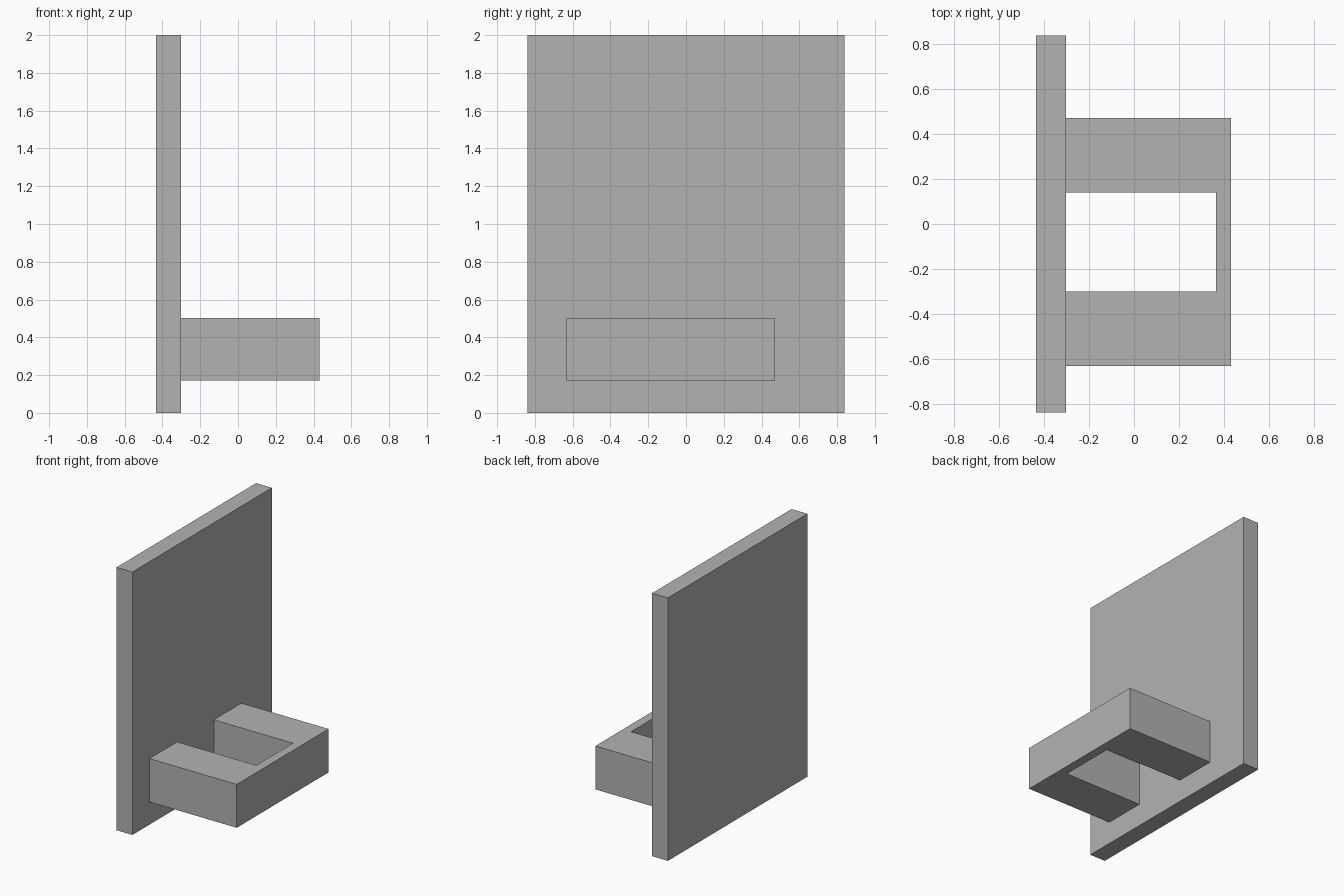
import bpy
import bmesh

cube = bpy.data.objects.get("Cube")
if cube:
    bpy.data.objects.remove(cube, do_unlink=True)

# One plain grey for the whole model
grey = bpy.data.materials.new("plain_grey")
grey.use_nodes = True
colour = (0.45, 0.45, 0.45, 1)
grey.diffuse_color = colour
grey.node_tree.nodes["Principled BSDF"].inputs["Base Color"].default_value = colour


def extrude_outline(name, outline, bottom, top):
    """Raise a flat outline into a solid between two heights."""
    bm = bmesh.new()
    base = bm.faces.new([bm.verts.new((x, y, bottom)) for x, y in outline])
    result = bmesh.ops.extrude_face_region(bm, geom=[base], use_keep_orig=True)
    raised = [v for v in result["geom"] if isinstance(v, bmesh.types.BMVert)]
    bmesh.ops.translate(bm, verts=raised, vec=(0, 0, top - bottom))
    bmesh.ops.recalc_face_normals(bm, faces=bm.faces)
    mesh = bpy.data.meshes.new(name)
    bm.to_mesh(mesh)
    bm.free()
    mesh.materials.append(grey)
    obj = bpy.data.objects.new(name, mesh)
    bpy.context.collection.objects.link(obj)
    return obj


plate_back, plate_face, bracket_end = -0.435, -0.302, 0.432

# Upright back plate
extrude_outline("back_plate", [
    (plate_back, -0.838), (plate_face, -0.838),
    (plate_face, 0.838), (plate_back, 0.838)], 0, 2)

# U-shaped bracket: two thick arms joined by a thin end bar
near, far = -0.632, 0.472
slot_near, slot_far, slot_end = -0.3, 0.141, 0.364
extrude_outline("bracket", [
    (plate_face, near), (bracket_end, near),
    (bracket_end, far), (plate_face, far),
    (plate_face, slot_far), (slot_end, slot_far),
    (slot_end, slot_near), (plate_face, slot_near)], 0.172, 0.502)
